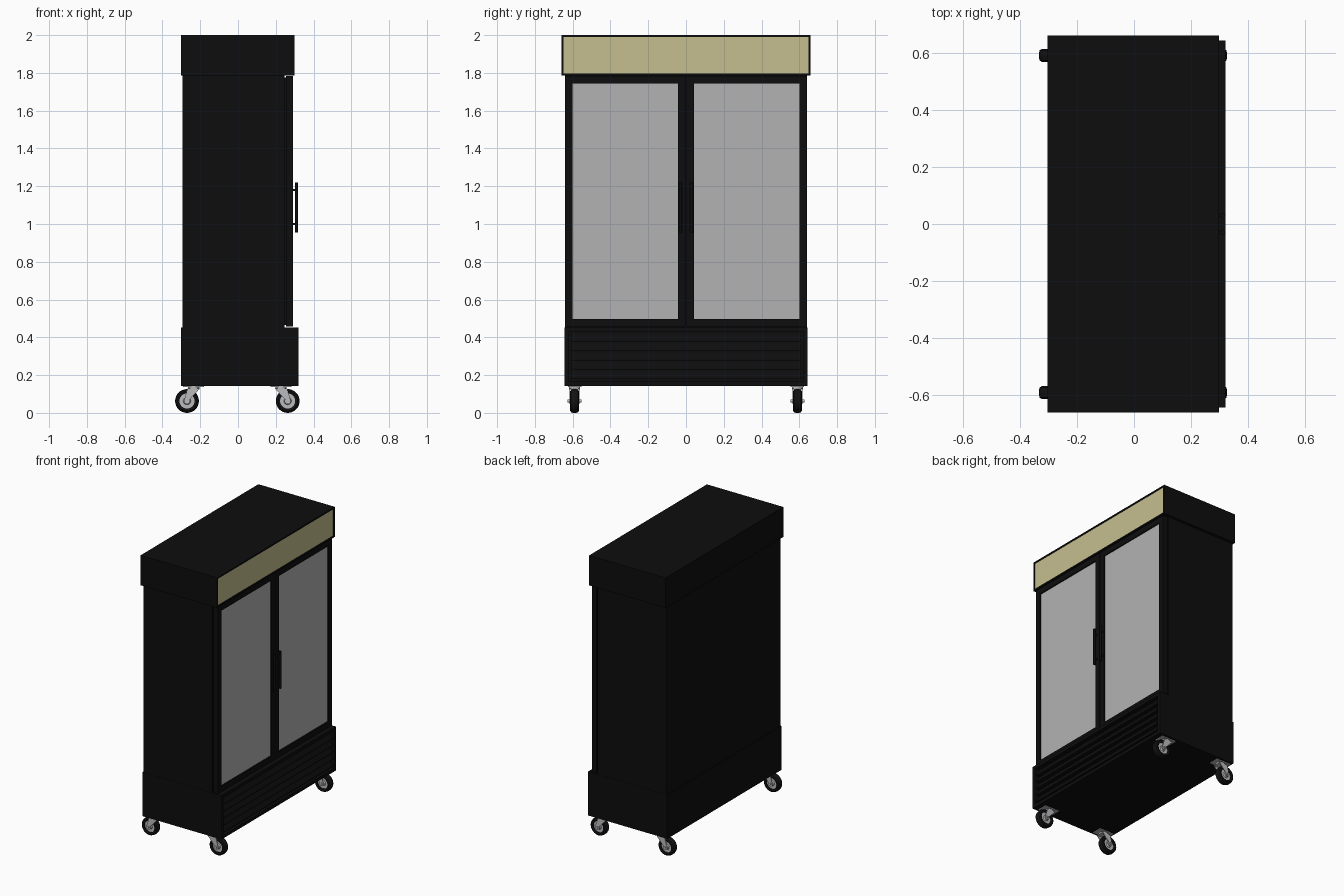
import bpy, bmesh, math
from mathutils import Matrix, Vector

if "Cube" in bpy.data.objects:
    bpy.data.objects.remove(bpy.data.objects["Cube"])


def mat(name, r, g, b):
    m = bpy.data.materials.new(name)
    m.diffuse_color = (r, g, b, 1)
    m.use_nodes = True
    m.node_tree.nodes["Principled BSDF"].inputs["Base Color"].default_value = m.diffuse_color
    return m


BLACK = mat("black", 0.004, 0.004, 0.004)
RUBBER = mat("rubber", 0.006, 0.006, 0.006)
GLASS = mat("glass", 0.45, 0.45, 0.45)
CREAM = mat("cream", 0.56, 0.52, 0.28)
STEEL = mat("steel", 0.5, 0.5, 0.52)


def finish(name, bm, *mats):
    bmesh.ops.recalc_face_normals(bm, faces=bm.faces)
    me = bpy.data.meshes.new(name)
    bm.to_mesh(me)
    bm.free()
    ob = bpy.data.objects.new(name, me)
    bpy.context.collection.objects.link(ob)
    for m in mats:
        me.materials.append(m)
    return ob


def box_bm(x, y, z):
    bm = bmesh.new()
    size = Vector((x[1] - x[0], y[1] - y[0], z[1] - z[0]))
    mid = Vector((x[0] + x[1], y[0] + y[1], z[0] + z[1])) / 2
    bmesh.ops.create_cube(bm, size=1, matrix=Matrix.Translation(mid) @ Matrix.Diagonal((*size, 1)))
    return bm


def box(name, x, y, z, m=BLACK):
    return finish(name, box_bm(x, y, z), m)


def framed_box(name, x, y, z, rim, depth, inner):
    """Box whose +x face has a rim and a recessed inner panel."""
    bm = box_bm(x, y, z)
    bm.normal_update()
    face = next(f for f in bm.faces if f.normal.x > 0.9)
    bmesh.ops.inset_region(bm, faces=[face], thickness=rim)
    face = bmesh.ops.extrude_discrete_faces(bm, faces=[face])["faces"][0]
    bmesh.ops.translate(bm, verts=face.verts, vec=(-depth, 0, 0))
    face.material_index = 1
    return finish(name, bm, BLACK, inner)


def prism(name, pts, y0, y1, m):
    """Extrude an (x, z) profile along y."""
    bm = bmesh.new()
    f = bm.faces.new([bm.verts.new((px, y0, pz)) for px, pz in pts])
    new = bmesh.ops.extrude_face_region(bm, geom=[f])["geom"]
    bmesh.ops.translate(bm, verts=[v for v in new if isinstance(v, bmesh.types.BMVert)], vec=(0, y1 - y0, 0))
    return finish(name, bm, m)


def lathe(name, profile, centre, steps, m, axis="Y"):
    """Revolve (radius, height) profile about an axis."""
    bm = bmesh.new()
    vs = [bm.verts.new((r, 0, h)) for r, h in profile]
    es = [bm.edges.new(p) for p in zip(vs, vs[1:])]
    bmesh.ops.spin(bm, geom=vs + es, cent=(0, 0, 0), axis=(0, 0, 1), angle=math.tau, steps=steps)
    bmesh.ops.remove_doubles(bm, verts=bm.verts, dist=1e-5)
    if axis == "Y":
        bmesh.ops.rotate(bm, verts=bm.verts, matrix=Matrix.Rotation(math.pi / 2, 3, "X"))
    bmesh.ops.translate(bm, verts=bm.verts, vec=centre)
    ob = finish(name, bm, m)
    bpy.context.view_layer.objects.active = ob
    ob.select_set(True)
    bpy.ops.object.shade_smooth_by_angle(angle=math.radians(35))
    ob.select_set(False)


def rod(name, r, h, centre, m, axis="Y", steps=20):
    lathe(name, [(0, -h / 2), (r, -h / 2), (r, h / 2), (0, h / 2)], centre, steps, m, axis)


# Cabinet body and the lit sign box on top
box("cabinet_body", (-0.295, 0.245), (-0.64, 0.64), (0.45, 1.79))
box("door_gasket", (0.245, 0.255), (-0.63, 0.63), (0.465, 1.775))
framed_box("sign_header", (-0.302, 0.298), (-0.66, 0.66), (1.787, 2.0), 0.015, 0.005, CREAM)

# Base with recessed louvred grille
framed_box("base_cabinet", (-0.302, 0.32), (-0.642, 0.642), (0.142, 0.453), 0.033, 0.03, BLACK)
for i in range(5):
    z = 0.18 + i * 0.049
    prism("grille_slat", [(0.29, z + 0.042), (0.297, z + 0.042), (0.317, z + 0.008),
                          (0.317, z), (0.29, z)], -0.609, 0.609, BLACK)

# Doors with glass and pull handles
for s in (-1, 1):
    framed_box("glass_door", (0.255, 0.291), sorted((s * 0.002, s * 0.64)), (0.457, 1.783), 0.057, 0.008, GLASS)
    rod("door_handle", 0.008, 0.265, (0.31, s * 0.03, 1.088), BLACK, "Z")
    for z in (1.0, 1.18):
        box("handle_mount", (0.289, 0.309), (s * 0.03 - 0.005, s * 0.03 + 0.005), (z - 0.005, z + 0.005))

# Swivel casters
TYRE = [(0.04, -0.02), (0.052, -0.023), (0.06, -0.018), (0.063, -0.007),
        (0.063, 0.007), (0.06, 0.018), (0.052, 0.023), (0.04, 0.02), (0.04, -0.02)]
HUB = [(0, -0.02), (0.015, -0.02), (0.02, -0.012), (0.04, -0.012),
       (0.04, 0.012), (0.02, 0.012), (0.015, 0.02), (0, 0.02)]
for sx, cx in ((-1, -0.27), (1, 0.263)):
    for cy in (-0.59, 0.59):
        px = cx - sx * 0.035
        box("caster_plate", (px - 0.056, px + 0.056), (cy - 0.036, cy + 0.036), (0.136, 0.143), STEEL)
        rod("caster_swivel", 0.03, 0.012, (px, cy, 0.132), STEEL, "Z")
        box("fork_crown", (px - 0.03, px + 0.03), (cy - 0.03, cy + 0.03), (0.124, 0.129), STEEL)
        lathe("caster_tyre", TYRE, (cx, cy, 0.063), 32, RUBBER)
        lathe("caster_hub", HUB, (cx, cy, 0.063), 32, STEEL)
        rod("caster_axle", 0.008, 0.074, (cx, cy, 0.063), STEEL, steps=12)
        # Fork cheek: tapered plate rounded around the axle
        end = [(cx + sx * 0.017 * math.cos(a), 0.063 + 0.017 * math.sin(a))
               for a in (math.radians(d) for d in range(150, 361, 30))]
        cheek = [(px - sx * 0.032, 0.128), (px + sx * 0.032, 0.128)]
        for s in (-1, 1):
            prism("fork_cheek", cheek + end[::-1], cy + s * 0.026, cy + s * 0.03, STEEL)
